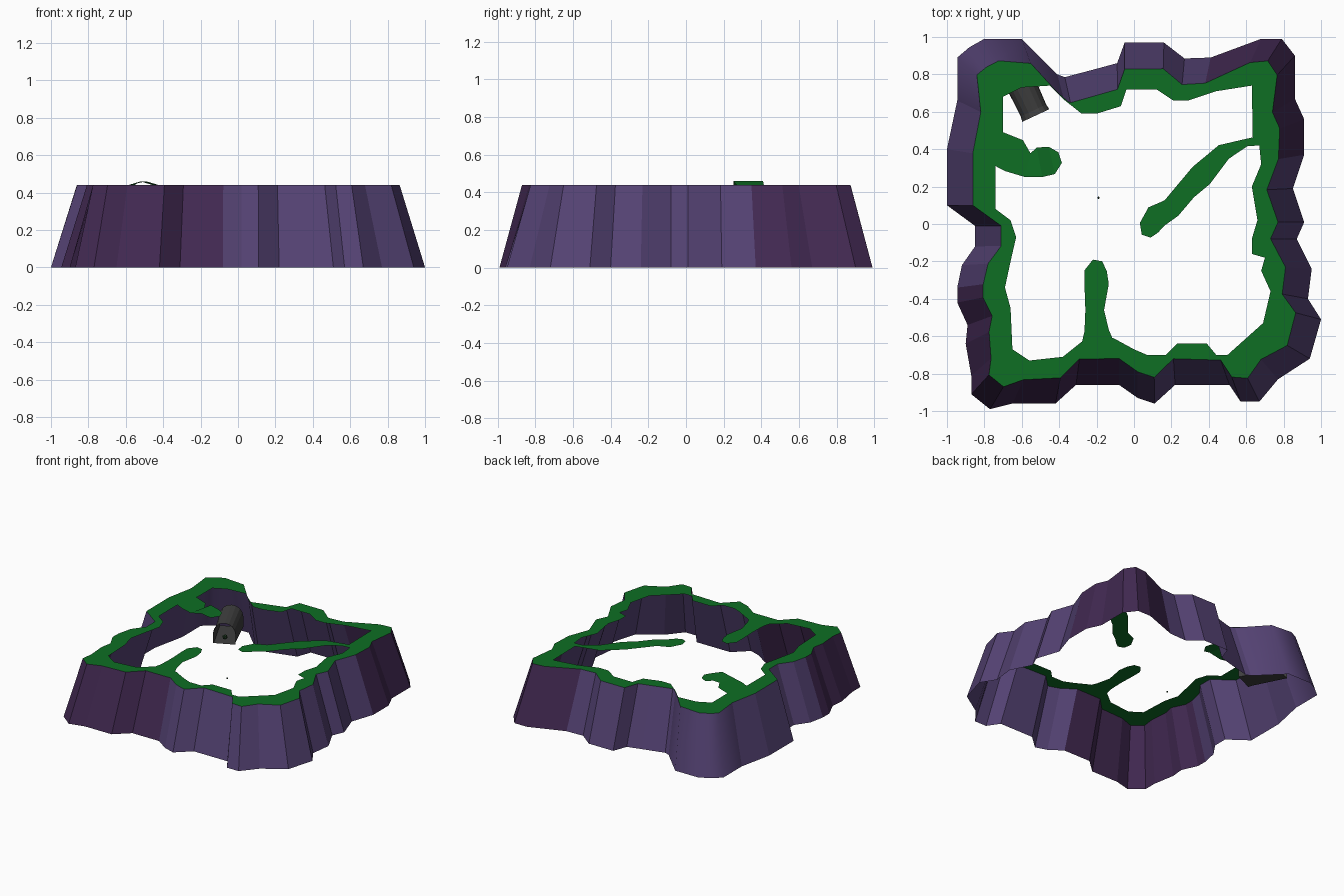
import bpy, bmesh, math
from mathutils import Vector

if "Cube" in bpy.data.objects:
    bpy.data.objects.remove(bpy.data.objects["Cube"])

H = 0.44      # height of the cliff rim
LEAN = 0.14   # how far the cliff leans inward at the top


def material(name, rgb):
    m = bpy.data.materials.new(name)
    lin = [((c / 255 + 0.055) / 1.055) ** 2.4 for c in rgb]
    m.diffuse_color = (*lin, 1)
    m.use_nodes = True
    m.node_tree.nodes["Principled BSDF"].inputs["Base Color"].default_value = m.diffuse_color
    return m


VIOLET = material("violet rock", (84, 66, 115))
PLUM = material("plum rock", (66, 41, 82))
GREEN = material("grass green", (14, 110, 36))
GREY = material("dark grey stone", (62, 62, 62))
MOSS = material("dark moss", (30, 56, 32))


def finish(name, bm, *mats):
    me = bpy.data.meshes.new(name)
    bm.to_mesh(me)
    bm.free()
    for m in mats:
        me.materials.append(m)
    ob = bpy.data.objects.new(name, me)
    bpy.context.collection.objects.link(ob)
    return ob


# Ground outline of the cliff, clockwise from the back left corner
base = [(-.8, .99), (-.6, .99), (-.41, .80), (-.37, .785), (-.2, .83), (-.09, .86),
        (-.05, .97), (.16, .97), (.27, .885), (.41, .89), (.68, .99), (.79, .99),
        (.86, .9), (.86, .67), (.91, .56), (.91, .37), (.85, .19), (.91, .01),
        (.87, -.08), (.95, -.24), (.93, -.4), (1, -.51), (.94, -.72), (.77, -.83),
        (.67, -.95), (.57, -.95), (.51, -.86), (.22, -.86), (.11, -.96), (.02, -.93),
        (-.08, -.86), (-.31, -.86), (-.42, -.96), (-.65, -.96), (-.77, -.99),
        (-.87, -.91), (-.87, -.81), (-.9, -.64), (-.89, -.54), (-.945, -.42),
        (-.945, -.34), (-.92, -.22), (-.85, -.12), (-.85, -.01), (-1, .1), (-1, .4),
        (-.945, .66), (-.945, .89), (-.88, .945)]


def lean_in(p):
    # move a ground point toward its own side's inward direction
    d = Vector((p[0] * abs(p[0]), p[1] * abs(p[1]))).normalized()
    return p[0] - LEAN * d.x, p[1] - LEAN * d.y


top = [lean_in(p) for p in base]

# Cliff wall: an open leaning sheet, flat facets, smooth at the back left corner
bm = bmesh.new()
lo = [bm.verts.new((x, y, 0)) for x, y in base]
hi = [bm.verts.new((x, y, H)) for x, y in top]
n = len(base)
for i in range(n):
    j = (i + 1) % n
    f = bm.faces.new((lo[j], lo[i], hi[i], hi[j]))
    c = f.calc_center_median()
    plum = (c.x < -.03 and c.y < -.3) or (c.x > .42 and c.y > .33)
    f.material_index = 1 if plum else 0
    f.smooth = c.x < -.4 and c.y > .7
finish("cliff_wall", bm, VIOLET, PLUM)

# Grass rim between the cliff top and its inner edge
inner = [(-.7, .68), (-.6, .73), (-.45, .74), (-.28, .59), (-.2, .59), (-.07, .63),
         (-.04, .72), (.12, .72), (.21, .66), (.29, .66), (.44, .71), (.63, .74),
         (.635, .46), (.67, .42), (.68, .32), (.63, .2), (.66, .02), (.63, -.08),
         (.63, -.16), (.7, -.18), (.68, -.25), (.73, -.36), (.69, -.53), (.5, -.7),
         (.44, -.7), (.39, -.64), (.23, -.64), (.17, -.7), (.07, -.7), (0, -.67),
         (-.11, -.61), (-.28, -.63), (-.38, -.71), (-.56, -.73), (-.65, -.67),
         (-.66, -.45), (-.69, -.34), (-.66, -.2), (-.63, -.07), (-.66, .02),
         (-.74, .08), (-.74, .32), (-.7, .5)]
bm = bmesh.new()
edges = []
for loop in (top, inner):
    vs = [bm.verts.new((x, y, H)) for x, y in loop]
    edges += [bm.edges.new((vs[i - 1], vs[i])) for i in range(len(vs))]
bmesh.ops.triangle_fill(bm, use_beauty=True, edges=edges, normal=(0, 0, 1))
for f in bm.faces:
    if f.normal.z < 0:
        f.normal_flip()
finish("grass_rim", bm, GREEN)


def spur(name, spine):
    # flat grass tongue from centreline points (x, y, z, half width)
    bm = bmesh.new()
    rows = []
    for i, (x, y, z, w) in enumerate(spine):
        a, b = spine[max(i - 1, 0)], spine[min(i + 1, len(spine) - 1)]
        t = Vector((b[0] - a[0], b[1] - a[1])).normalized()
        rows.append([bm.verts.new((x - s * t.y * w, y + s * t.x * w, z)) for s in (1, -1)])
    for (l0, r0), (l1, r1) in zip(rows, rows[1:]):
        bm.faces.new((r0, r1, l1, l0))
    finish(name, bm, GREEN)


# Three grass tongues reaching inward
spur("right_tongue", [(.67, .445, H, .025), (.6, .435, H, .02), (.48, .385, H, .045),
                      (.36, .26, H, .065), (.28, .18, H, .055), (.2, .085, H, .055),
                      (.12, .04, H, .065), (.08, -.02, H, .055), (.065, -.065, H, .025)])
spur("front_tongue", [(-.195, -.63, H, .085), (-.2, -.57, H, .065), (-.21, -.46, H, .05),
                      (-.2, -.32, H, .065), (-.205, -.25, H, .06), (-.195, -.195, H, .025)])
spur("left_tongue", [(-.74, .41, H, .09), (-.64, .365, H, .095), (-.57, .315, H, .065),
                     (-.505, .33, .46, .08), (-.44, .34, H, .075), (-.395, .355, H, .03)])

# Stone tunnel in the back left corner: an arch swept into the cliff
mouth = Vector((-.525, .58, .09))
along = Vector((-.42, .9, 0)).normalized()
side = Vector((along.y, -along.x, 0))
arch = [(-.08, 0)] + [(.08 * math.cos(a), .08 + .08 * math.sin(a))
                      for a in [math.pi * (1 - k / 8) for k in range(9)]] + [(.08, 0)]
bm = bmesh.new()
rings = []
for dist, s in ((0, 1), (.03, .94), (.3, 1.05)):
    rings.append([bm.verts.new(mouth + along * dist + side * u * s + Vector((0, 0, v * s)))
                  for u, v in arch])
for a, b in zip(rings, rings[1:]):
    for i in range(len(arch)):
        j = (i + 1) % len(arch)
        bm.faces.new((a[i], a[j], b[j], b[i]))
bmesh.ops.recalc_face_normals(bm, faces=bm.faces)
finish("tunnel", bm, GREY)

# Tiny pebbles: one in the tunnel mouth, one out in the open
for name, pos, r in (("mouth_pebble", mouth + along * .03 + Vector((0, 0, .04)), .02),
                     ("centre_pebble", Vector((-.19, .14, .08)), .007)):
    bm = bmesh.new()
    bmesh.ops.create_icosphere(bm, subdivisions=1, radius=r)
    bmesh.ops.translate(bm, verts=bm.verts, vec=pos)
    finish(name, bm, MOSS)
